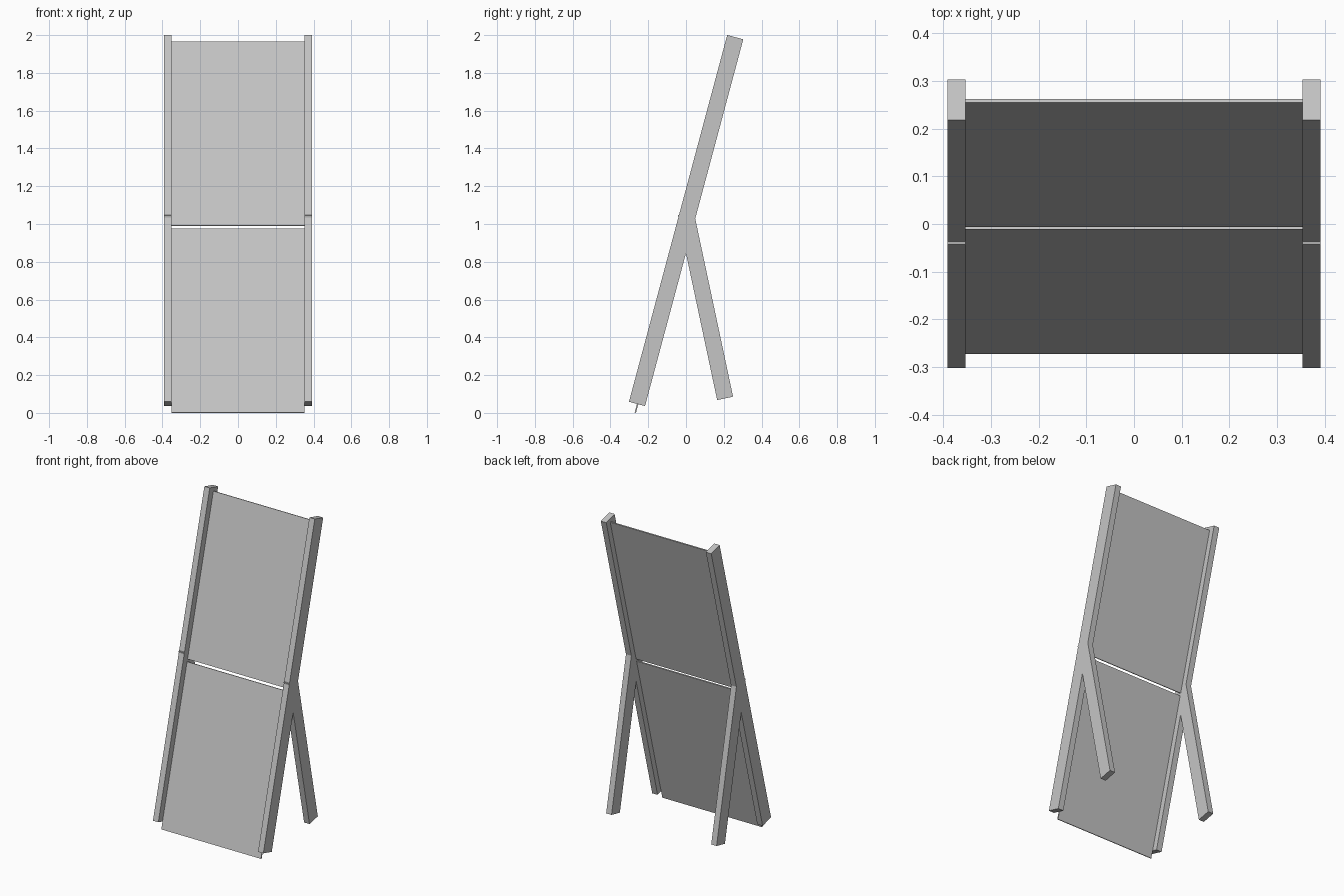
import bpy, bmesh
from math import sin, cos, radians

if "Cube" in bpy.data.objects:
    bpy.data.objects.remove(bpy.data.objects["Cube"])

grey = bpy.data.materials.new("light grey")
grey.diffuse_color = (0.56, 0.56, 0.56, 1)
grey.use_nodes = True
grey.node_tree.nodes["Principled BSDF"].inputs["Base Color"].default_value = grey.diffuse_color


def slab(name, x0, x1, corner, lean, length, thick):
    """Leaning box: corner is its lower front (y, z); a positive lean tips the top to the back."""
    a = radians(lean)
    up = (sin(a) * length, cos(a) * length)
    back = (cos(a) * thick, -sin(a) * thick)
    y, z = corner
    profile = [(y, z), (y + back[0], z + back[1]),
               (y + back[0] + up[0], z + back[1] + up[1]), (y + up[0], z + up[1])]
    bm = bmesh.new()
    face = bm.faces.new([bm.verts.new((x0, py, pz)) for py, pz in profile])
    side = bmesh.ops.extrude_face_region(bm, geom=[face])
    verts = [v for v in side["geom"] if isinstance(v, bmesh.types.BMVert)]
    bmesh.ops.translate(bm, verts=verts, vec=(x1 - x0, 0, 0))
    bmesh.ops.recalc_face_normals(bm, faces=bm.faces)
    mesh = bpy.data.meshes.new(name)
    bm.to_mesh(mesh)
    bm.free()
    mesh.materials.append(grey)
    bpy.context.collection.objects.link(bpy.data.objects.new(name, mesh))


# Leaning side posts and the rear props that hold them up
for side, x0, x1 in (("left", -0.391, -0.353), ("right", 0.353, 0.391)):
    slab(side + "_post", x0, x1, (-0.302, 0.059), 15, 2.01, 0.088)
    slab(side + "_rear_leg", x0, x1, (0.165, 0.068), -12, 1.0, 0.086)

# Two thin boards between the posts with a narrow gap
slab("lower_board", -0.353, 0.353, (-0.272, 0.002), 15, 1.008, 0.0075)
slab("upper_board", -0.353, 0.353, (-0.0065, 0.991), 15, 1.01, 0.0075)
